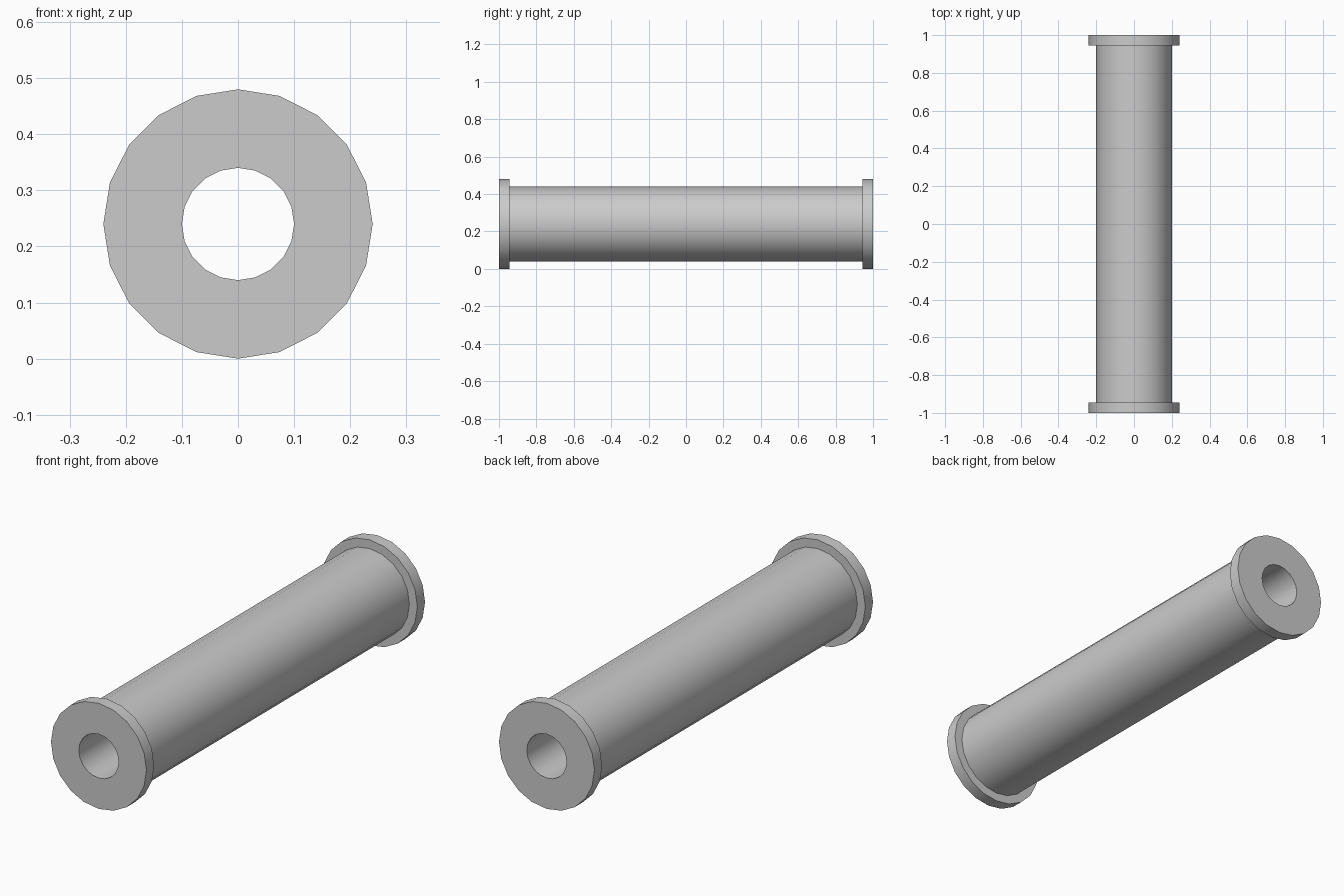
import bpy, bmesh
from math import radians, sin, cos, tau

if "Cube" in bpy.data.objects:
    bpy.data.objects.remove(bpy.data.objects["Cube"])

SIDES, CENTRE_Z = 20, 0.24
BORE, BODY, FLANGE, RIM = 0.10, 0.20, 0.24, 0.945


def lathe(name, profile):
    """Spin a closed (radius, y) profile around the lengthwise axis."""
    bm = bmesh.new()
    rings = []
    for i in range(SIDES):
        a = tau * i / SIDES
        rings.append([bm.verts.new((r * cos(a), y, r * sin(a))) for r, y in profile])
    n = len(profile)
    for i in range(SIDES):
        p, q = rings[i], rings[(i + 1) % SIDES]
        for j in range(n):
            k = (j + 1) % n
            bm.faces.new((p[j], p[k], q[k], q[j]))
    bmesh.ops.recalc_face_normals(bm, faces=bm.faces)
    mesh = bpy.data.meshes.new(name)
    bm.to_mesh(mesh)
    bm.free()
    obj = bpy.data.objects.new(name, mesh)
    bpy.context.collection.objects.link(obj)
    obj.location.z = CENTRE_Z
    return obj


# Hollow spool: through bore, slim barrel and a flange at each end
half = [(BORE, -1), (FLANGE, -1), (FLANGE, -RIM), (BODY, -RIM)]
spool = lathe("flanged_spool", half + [(r, -y) for r, y in reversed(half)])

# Smooth barrel and bore, crisp flange edges
bpy.context.view_layer.objects.active = spool
spool.select_set(True)
bpy.ops.object.shade_smooth_by_angle(angle=radians(30))
